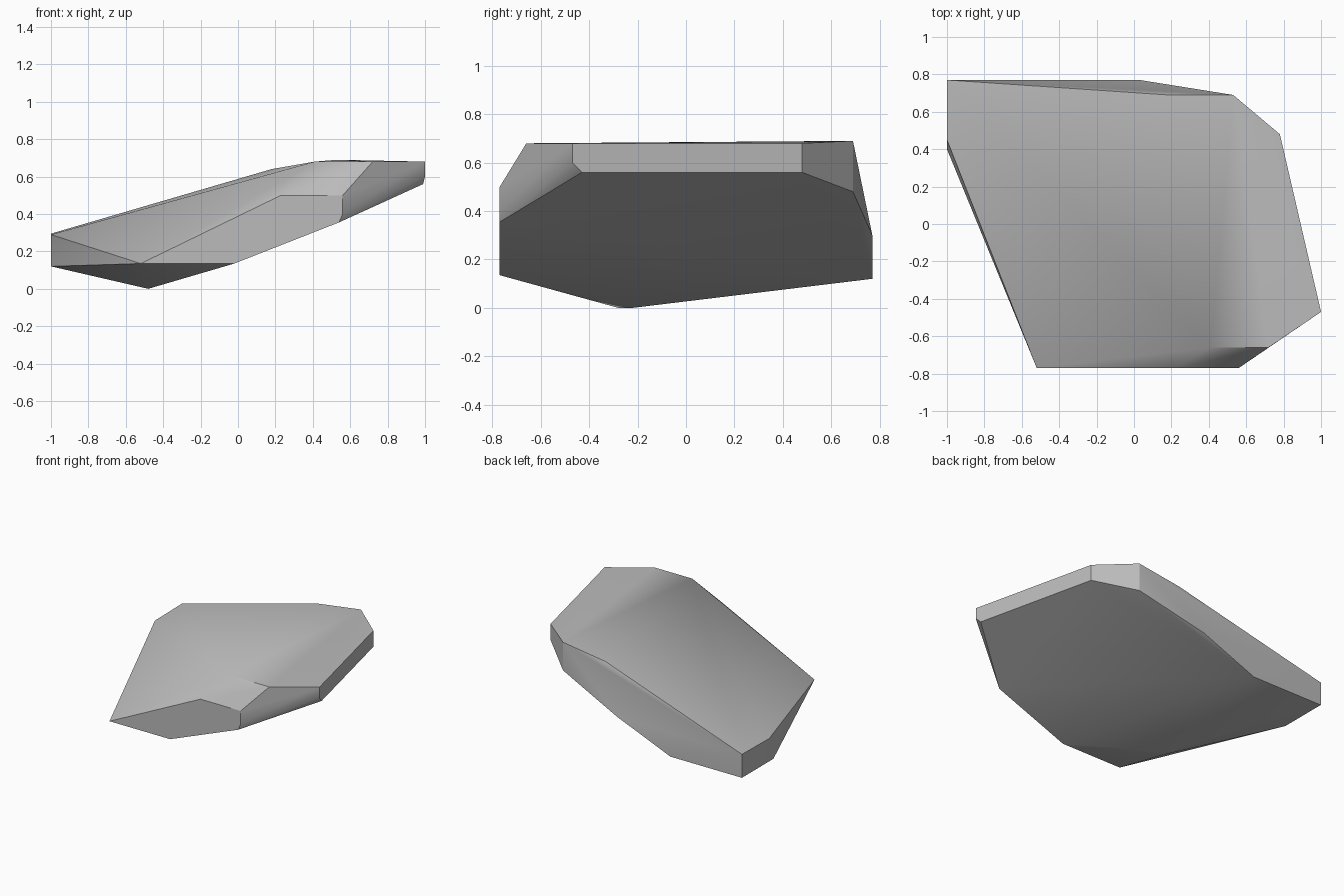
import bpy
import bmesh
import math

default_cube = bpy.data.objects.get("Cube")
if default_cube:
    bpy.data.objects.remove(default_cube, do_unlink=True)


def make_material(name, colour):
    material = bpy.data.materials.new(name)
    material.use_nodes = True
    material.diffuse_color = colour
    material.node_tree.nodes["Principled BSDF"].inputs["Base Color"].default_value = colour
    return material


def build_hull(name, points, material):
    """Wrap a few corner points in a chiselled, convex solid."""
    bm = bmesh.new()
    for point in points:
        bm.verts.new(point)
    hull = bmesh.ops.convex_hull(bm, input=bm.verts[:])
    loose = {g for key in ("geom_interior", "geom_unused") for g in hull[key]
             if isinstance(g, bmesh.types.BMVert) and not g.link_faces}
    bmesh.ops.delete(bm, geom=list(loose), context="VERTS")
    # Merge the triangles of each flat facet
    bmesh.ops.dissolve_limit(bm, angle_limit=math.radians(1.5),
                             verts=bm.verts[:], edges=bm.edges[:])
    bmesh.ops.recalc_face_normals(bm, faces=bm.faces[:])
    mesh = bpy.data.meshes.new(name)
    bm.to_mesh(mesh)
    bm.free()
    mesh.materials.append(material)
    rock = bpy.data.objects.new(name, mesh)
    bpy.context.collection.objects.link(rock)
    return rock


# Upright corners of the rim: x, y, lower z, upper z
upright_corners = [
    (-1, .77, .12, .295),
    (.53, .69, .48, .69),
    (.78, .48, .56, .68),
    (1, -.47, .6, .68),
    (.56, -.77, .4, .5),
]
# Upper edge where the slope meets the chipped sides
upper_rim = [
    (-1, .45, .29),
    (.18, .69, .64),
    (.41, -.66, .68),
    (.72, -.66, .68),
    (.23, -.77, .5),
    (-.52, -.77, .135),
]
# Underside corners and the keel that touches the ground
underside = [
    (-1, .4, .12),
    (-.41, .77, .12),
    (.03, .77, .3),
    (.99, -.43, .56),
    (.54, -.77, .355),
    (-.02, -.77, .135),
    (-.48, -.28, 0),
    (-.48, -.22, 0),
]

corners = upper_rim + underside
for x, y, low, high in upright_corners:
    corners += [(x, y, low), (x, y, high)]

stone = make_material("grey stone", (.5, .5, .5, 1))
slab = build_hull("rock_slab", corners, stone)

# Soft shading over the shallow facets, crisp chipped edges
bpy.ops.object.select_all(action="DESELECT")
slab.select_set(True)
bpy.context.view_layer.objects.active = slab
bpy.ops.object.shade_smooth_by_angle(angle=math.radians(30))
